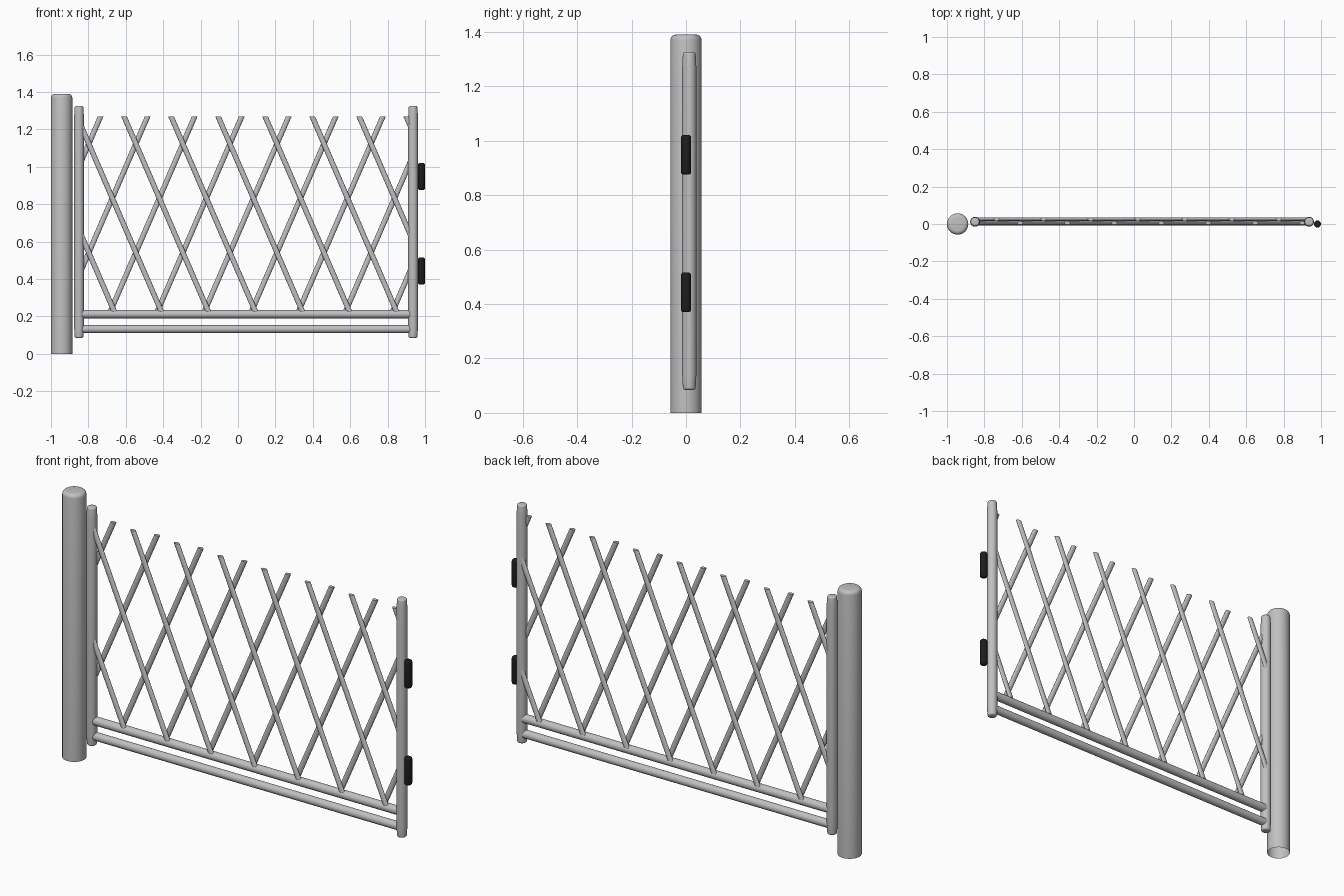
import bpy, bmesh, math
from mathutils import Vector

old = bpy.data.objects.get("Cube")
if old:
    bpy.data.objects.remove(old, do_unlink=True)


def material(name, value):
    m = bpy.data.materials.new(name)
    m.use_nodes = True
    colour = (value, value, value, 1)
    m.diffuse_color = colour
    m.node_tree.nodes["Principled BSDF"].inputs["Base Color"].default_value = colour
    return m


STEEL = material("galvanised grey", 0.53)
BLACK = material("hinge black", 0.012)


def loft(name, rings, mat, sides, open_base=False):
    """Skin a list of (centre, axis u, axis v) ellipses and cap the ends."""
    bm = bmesh.new()
    loops = []
    for c, u, v in rings:
        angles = [2 * math.pi * i / sides for i in range(sides)]
        loops.append([bm.verts.new(c + u * math.cos(a) + v * math.sin(a)) for a in angles])
    for a, b in zip(loops, loops[1:]):
        for i in range(sides):
            j = (i + 1) % sides
            bm.faces.new((a[i], a[j], b[j], b[i]))
    base = bm.faces.new(loops[0][::-1])
    bm.faces.new(loops[-1])
    bmesh.ops.recalc_face_normals(bm, faces=bm.faces[:])
    if open_base:
        bm.faces.remove(base)
    mesh = bpy.data.meshes.new(name)
    bm.to_mesh(mesh)
    bm.free()
    mesh.materials.append(mat)
    obj = bpy.data.objects.new(name, mesh)
    bpy.context.collection.objects.link(obj)
    bpy.ops.object.select_all(action='DESELECT')
    obj.select_set(True)
    bpy.context.view_layer.objects.active = obj
    bpy.ops.object.shade_smooth_by_angle(angle=math.radians(40))


def upright(name, x, y, profile, mat, sides=32, open_base=False):
    """Vertical round bar turned from (radius, height) points."""
    loft(name, [(Vector((x, y, z)), Vector((q, 0, 0)), Vector((0, q, 0)))
                for q, z in profile], mat, sides, open_base)


def rounded_end(r, z, bevel, side):
    """Quarter-round from the wall to the end cap; side is 1 for top, -1 for base."""
    steps = 4
    points = []
    for i in range(steps + 1):
        a = math.pi / 2 * i / steps
        points.append((r - bevel * (1 - math.cos(a)), z - side * bevel * (1 - math.sin(a))))
    return points if side > 0 else points[::-1]


# Ground post, a hollow tube open at the base
upright("ground_post", -0.943, 0, [(0.057, 0)] + rounded_end(0.057, 1.39, 0.02, 1),
        STEEL, open_base=True)

# Gate stiles, drawn in slightly towards both ends
LEFT, RIGHT = -0.85, 0.936
stile = (rounded_end(0.0235, 0.085, 0.008, -1) + [(0.026, 0.14), (0.026, 1.27)]
         + rounded_end(0.0235, 1.325, 0.008, 1))
for name, x in (("latch_stile", LEFT), ("hinge_stile", RIGHT)):
    upright(name, x, 0.012, stile, STEEL)

# Hinges
for name, z in (("lower_hinge", 0.37), ("upper_hinge", 0.875)):
    upright(name, 0.981, 0, rounded_end(0.0188, z, 0.011, -1)
            + rounded_end(0.0188, z + 0.146, 0.011, 1), BLACK, sides=20)

# Horizontal rails
for name, z, r in (("upper_rail", 0.212, 0.022), ("lower_rail", 0.132, 0.021)):
    loft(name, [(Vector((x, 0.014, z)), Vector((0, r, 0)), Vector((0, 0, r)))
                for x in (LEFT + 0.012, RIGHT - 0.012)], STEEL, 24)

# Crossed lattice slats, trimmed inside the stiles
Z0, Z1, RUN, PITCH = 0.225, 1.268, 0.451, 0.2515
X_MIN, X_MAX = LEFT + 0.004, RIGHT - 0.004


def slat(name, x0, direction, y):
    ends = []
    limits = [(x - x0) / (direction * RUN) for x in (X_MIN, X_MAX)]
    t0, t1 = max(0, min(limits)), min(1, max(limits))
    if t1 - t0 < 0.01:
        return
    for t in (t0, t1):
        centre = Vector((x0 + direction * RUN * t, y, Z0 + (Z1 - Z0) * t))
        ends.append((centre, Vector((0.0155, 0, 0)), Vector((0, 0.0095, 0))))
    loft(name, ends, STEEL, 16)


for k in range(-2, 9):
    slat(f"back_slat_{k + 3}", -0.683 + PITCH * k, 1, 0.026)
    slat(f"front_slat_{k + 3}", -0.661 + PITCH * k, -1, 0.006)
